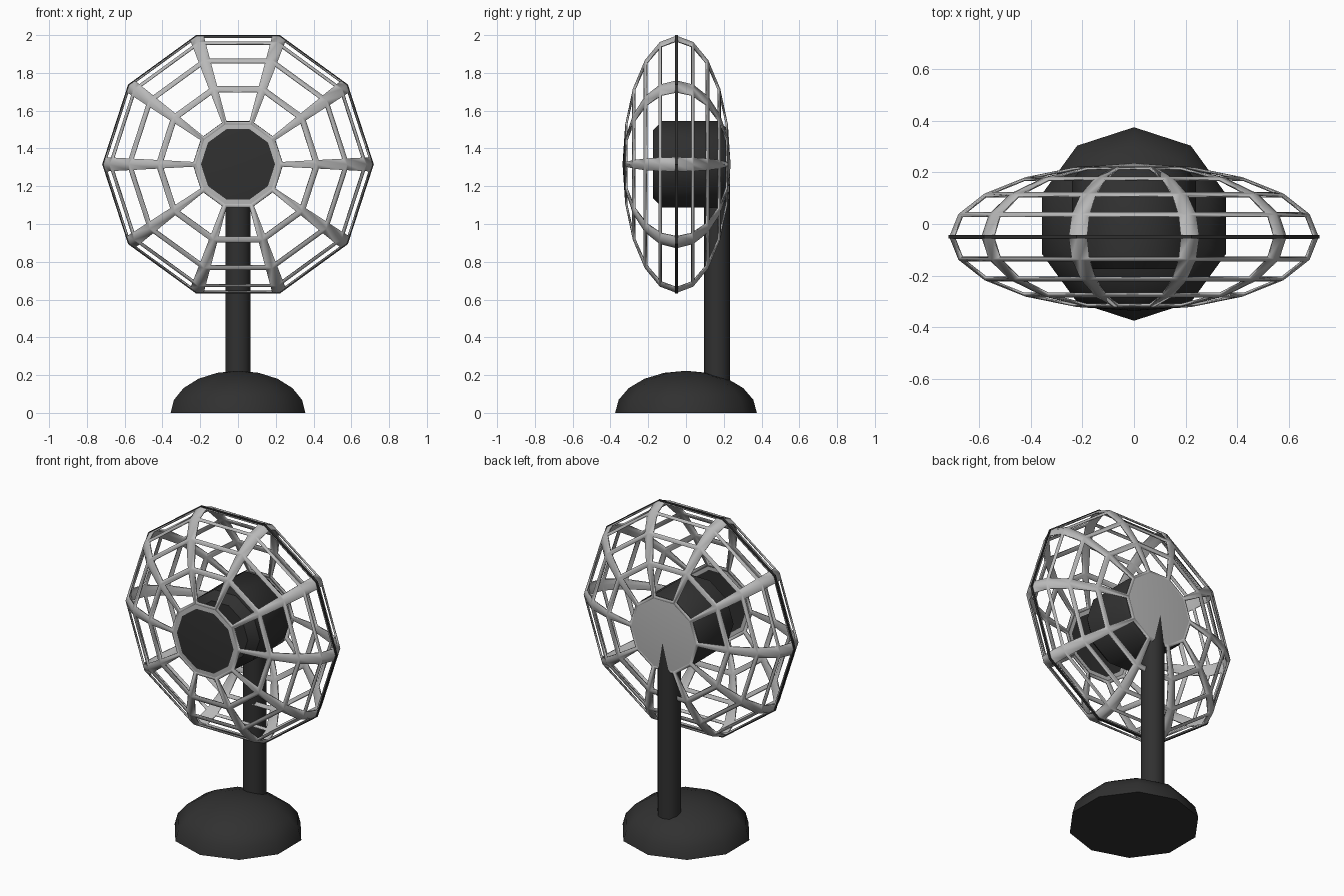
import bpy, bmesh, math
from mathutils import Vector, Matrix

if "Cube" in bpy.data.objects:
    bpy.data.objects.remove(bpy.data.objects["Cube"])

N = 10                       # sides of every round part
CY, CZ = -0.05, 1.316        # centre of the cage
RAD, DEPTH = 0.716, 0.286    # cage radius and half depth


def material(name, v):
    m = bpy.data.materials.new(name)
    m.diffuse_color = (v, v, v, 1)
    m.use_nodes = True
    m.node_tree.nodes["Principled BSDF"].inputs["Base Color"].default_value = m.diffuse_color
    return m


dark = material("charcoal", 0.03)
grey = material("light_grey", 0.48)


def make(name, bm, mat, smooth=40):
    me = bpy.data.meshes.new(name)
    bmesh.ops.recalc_face_normals(bm, faces=bm.faces)
    bm.to_mesh(me)
    bm.free()
    ob = bpy.data.objects.new(name, me)
    bpy.context.collection.objects.link(ob)
    me.materials.append(mat)
    if smooth:
        bpy.ops.object.select_all(action='DESELECT')
        ob.select_set(True)
        bpy.context.view_layer.objects.active = ob
        bpy.ops.object.shade_smooth_by_angle(angle=math.radians(smooth))
    return ob


def lathe(name, profile, mat, matrix, phase=0.0, closed=False, smooth=40):
    """Revolve (radius, height) points around z, then place with matrix."""
    bm = bmesh.new()
    rings = []
    for r, h in profile:
        if r < 1e-6:
            rings.append([bm.verts.new(matrix @ Vector((0, 0, h)))] * N)
        else:
            rings.append([bm.verts.new(matrix @ Vector((
                r * math.cos(phase + math.tau * i / N),
                r * math.sin(phase + math.tau * i / N), h))) for i in range(N)])
    pairs = list(zip(rings, rings[1:]))
    if closed:
        pairs.append((rings[-1], rings[0]))
    for a, b in pairs:
        for i in range(N):
            j = (i + 1) % N
            bm.faces.new(list(dict.fromkeys((a[i], a[j], b[j], b[i]))))
    return make(name, bm, mat, smooth)


# cage axis points to the back (+y)
AXIS = Matrix.Translation((0, CY, CZ)) @ Matrix.Rotation(-math.pi / 2, 4, 'X')


def cage_point(seg, ring):
    a, e = math.tau * seg / N, math.radians(18 * ring)
    return Vector((RAD * math.cos(e) * math.cos(a), CY + DEPTH * math.sin(e),
                   CZ + RAD * math.cos(e) * math.sin(a)))


# wire cage: every panel of a squashed sphere becomes a frame around a hole
bm = bmesh.new()
f = 0.09
for ring in range(-4, 4):
    for seg in range(N):
        c = [cage_point(seg, ring), cage_point(seg + 1, ring),
             cage_point(seg + 1, ring + 1), cage_point(seg, ring + 1)]

        def at(u, v):
            return c[0].lerp(c[1], u).lerp(c[3].lerp(c[2], u), v)
        h = [at(f, f), at(1 - f, f), at(1 - f, 1 - f), at(f, 1 - f)]
        for k in range(4):
            m = (k + 1) % 4
            bm.faces.new([bm.verts.new(p) for p in (c[k], c[m], h[m], h[k])])
bmesh.ops.remove_doubles(bm, verts=bm.verts, dist=0.0005)
cage = make("cage", bm, grey)
sol = cage.modifiers.new("thickness", 'SOLIDIFY')
sol.thickness = 0.01
sol.offset = -1

# caps at both ends of the cage
r72, h72 = RAD * math.cos(math.radians(72)), DEPTH * math.sin(math.radians(72))
lathe("back_cap", [(0, DEPTH), (r72, h72), (r72 * 0.98, h72 - 0.008), (0, DEPTH - 0.01)],
      grey, AXIS)
ri = 0.196
hi = h72 + (DEPTH - h72) * (1 - ri / r72)
lathe("front_cap_rim", [(r72, -h72), (ri, -hi), (ri, -hi + 0.01), (r72, -h72 + 0.01)],
      grey, AXIS, closed=True)
lathe("front_cap", [(0, -DEPTH), (ri, -hi), (ri, -hi + 0.01), (0, -DEPTH + 0.012)],
      dark, AXIS)

# dark seam band around the widest part of the cage
lathe("seam_band", [(RAD - 0.006, -0.007), (RAD + 0.003, -0.007),
                    (RAD + 0.003, 0.007), (RAD - 0.006, 0.007)],
      dark, AXIS, closed=True, smooth=0)

# motor housing with chamfered ends
lathe("motor", [(0, -0.125), (0.19, -0.125), (0.24, -0.077), (0.24, 0.222),
                (0.205, 0.262), (0, 0.262)], dark, AXIS)

# post behind the cage
lathe("post", [(0, 0.05), (0.069, 0.05), (0.069, 1.3), (0, 1.3)], dark,
      Matrix.Translation((0, 0.164, 0)), phase=math.pi / 2)

# domed base
dome = [(0.375 * math.cos(math.radians(18 * k)), 0.223 * math.sin(math.radians(18 * k)))
        for k in range(5)]
lathe("base", [(0, 0)] + dome + [(0, 0.223)], dark, Matrix.Identity(4), phase=math.pi / 2)
